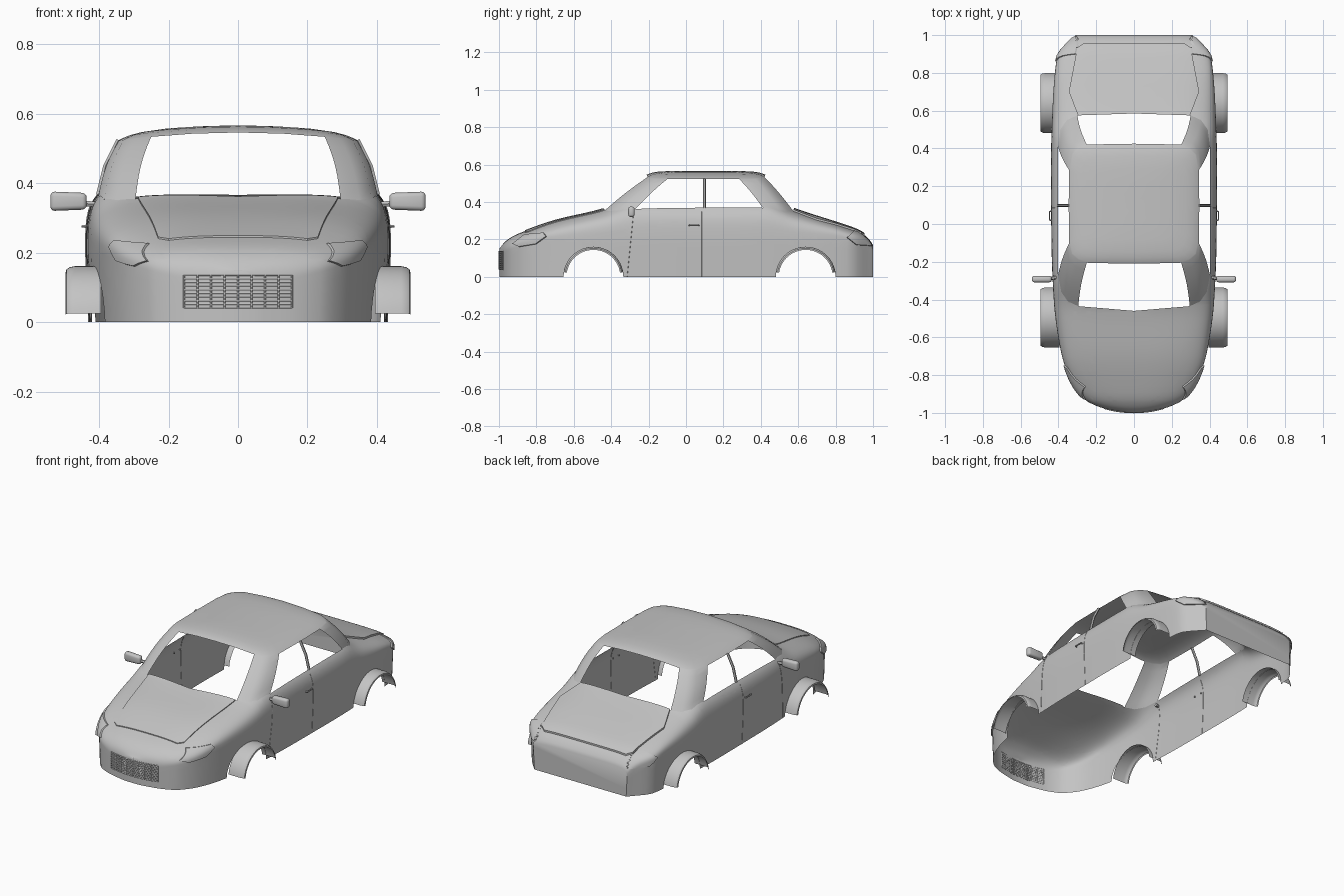
import bpy, bmesh, math
from mathutils import Vector

cube = bpy.data.objects.get("Cube")
if cube:
    bpy.data.objects.remove(cube, do_unlink=True)

grey = bpy.data.materials.new("body_grey")
grey.use_nodes = True
grey.diffuse_color = (0.55, 0.55, 0.55, 1)
grey.node_tree.nodes["Principled BSDF"].inputs["Base Color"].default_value = (0.55, 0.55, 0.55, 1)


# Helpers
def finish(obj, angle=35):
    if not obj.data.materials:
        obj.data.materials.append(grey)
    bpy.ops.object.select_all(action='DESELECT')
    obj.select_set(True)
    bpy.context.view_layer.objects.active = obj
    if obj.type == 'CURVE':
        bpy.ops.object.convert(target='MESH')
    bpy.ops.object.shade_smooth_by_angle(angle=math.radians(angle))


def add_mesh(name, bm):
    bmesh.ops.recalc_face_normals(bm, faces=bm.faces)
    mesh = bpy.data.meshes.new(name)
    bm.to_mesh(mesh)
    bm.free()
    obj = bpy.data.objects.new(name, mesh)
    bpy.context.collection.objects.link(obj)
    finish(obj)


def loft(bm, rows, closed=False):
    grid = [[bm.verts.new(p) for p in row] for row in rows]
    n = len(grid[0])
    for a, b in zip(grid, grid[1:]):
        for i in range(n if closed else n - 1):
            j = (i + 1) % n
            bm.faces.new((a[i], a[j], b[j], b[i]))
    return grid


def tubes(name, paths, radius):
    curve = bpy.data.curves.new(name, 'CURVE')
    curve.dimensions = '3D'
    curve.bevel_depth = radius
    curve.bevel_resolution = 1
    curve.use_fill_caps = True
    for path in paths:
        spline = curve.splines.new('POLY')
        spline.points.add(len(path) - 1)
        for pt, p in zip(spline.points, path):
            pt.co = (*p, 1)
    obj = bpy.data.objects.new(name, curve)
    bpy.context.collection.objects.link(obj)
    finish(obj, 50)


def smooth_table(table):
    # Cubic interpolation with limited slopes
    xs, ys = zip(*table)
    d = [(b - a) / (q - p) for p, q, a, b in zip(xs, xs[1:], ys, ys[1:])]
    m = [d[0]] + [2 * a * b / (a + b) if a * b > 0 else 0 for a, b in zip(d, d[1:])] + [d[-1]]

    def value(x):
        i = max(0, min(len(d) - 1, sum(x > k for k in xs) - 1))
        h = xs[i + 1] - xs[i]
        t = (x - xs[i]) / h
        return ((2 * t**3 - 3 * t**2 + 1) * ys[i] + (t**3 - 2 * t**2 + t) * h * m[i]
                + (3 * t**2 - 2 * t**3) * ys[i + 1] + (t**3 - t**2) * h * m[i + 1])
    return value


# Body shape: half width, centre height and shoulder squareness along the length
width = smooth_table([(-0.998, 0.05), (-0.985, 0.12), (-0.97, 0.18), (-0.93, 0.26), (-0.82, 0.34),
                      (-0.66, 0.39), (-0.4, 0.425), (-0.1, 0.437), (0.3, 0.44), (0.6, 0.432),
                      (0.87, 0.41), (0.99, 0.32), (1, 0.31)])
height = smooth_table([(-0.998, 0.15), (-0.97, 0.185), (-0.93, 0.215), (-0.86, 0.245), (-0.7, 0.3),
                       (-0.45, 0.36), (-0.27, 0.43), (0.42, 0.43), (0.57, 0.362), (0.85, 0.27),
                       (0.93, 0.24), (0.98, 0.2), (1, 0.17)])
square = smooth_table([(-1, 2.4), (-0.8, 2.8), (-0.45, 4), (0.85, 4.01), (1, 5)])


def waist(y):
    return min(0.2, 0.7 * height(y))


def body_z(x, y):
    n, z0 = square(y), waist(y)
    return z0 + (height(y) - z0) * max(0, 1 - (abs(x) / width(y))**n)**(1 / n)


def body_x(y, z):
    n, z0 = square(y), waist(y)
    if z < z0:
        return width(y) * (0.98 + 0.02 * z / z0)
    return width(y) * max(0, 1 - ((z - z0) / (height(y) - z0))**n)**(1 / n)


def section(y):
    w, n, z0, z1 = width(y), square(y), waist(y), height(y)
    half = [(body_x(y, z0 * i / 5), y, z0 * i / 5) for i in range(5)]
    for i in range(25):
        a = math.pi / 2 * i / 24
        half.append((w * max(0, math.cos(a))**(2 / n), y, z0 + (z1 - z0) * math.sin(a)**(2 / n)))
    half[-1] = (0, y, z1)
    return half + [(-x, v, z) for x, v, z in half[-2::-1]]


def region(bm, poly, i, j, keep):
    # Cut the outline of a convex polygon into the shell and return the faces within
    mid = sum((Vector(p) for p in poly), Vector((0, 0))) / len(poly)
    planes = []

    def inside():
        result = []
        for f in bm.faces:
            c = f.calc_center_median()
            if keep(c) and all((c - co).dot(no) < 0 for co, no in planes):
                result.append(f)
        return result
    for a, b in zip(poly, poly[1:] + poly[:1]):
        co, no = Vector((0, 0, 0)), Vector((0, 0, 0))
        co[i], co[j] = a
        no[i], no[j] = b[1] - a[1], a[0] - b[0]
        if (Vector(a) - mid).dot(Vector((no[i], no[j]))) < 0:
            no = -no
        faces = inside()
        geom = faces + list({e for f in faces for e in f.edges}) + list({v for f in faces for v in f.verts})
        bmesh.ops.bisect_plane(bm, geom=geom, dist=1e-5, plane_co=co, plane_no=no)
        planes.append((co, no))
    return inside()


def lift(bm, faces, offset):
    out = bmesh.ops.extrude_face_region(bm, geom=faces)["geom"]
    bmesh.ops.translate(bm, verts=[v for v in out if isinstance(v, bmesh.types.BMVert)], vec=offset)


def both(points):
    return points + [(-x, y) for x, y in points[::-1] if x > 0]


# Cabin outlines: pillar feet and pillar tops
front_foot = [(0.295, -0.435), (0.35, -0.41), (0.385, -0.36), (0.402, -0.27)]
front_top = [(0.25, -0.205), (0.295, -0.19), (0.33, -0.16), (0.343, -0.1)]
rear_foot = [(0.3, 0.575), (0.355, 0.55), (0.39, 0.5), (0.402, 0.41)]
rear_top = [(0.25, 0.42), (0.295, 0.405), (0.33, 0.37), (0.343, 0.285)]
arches = (-0.495, 0.64)

# Body shell, open underneath
bm = bmesh.new()
stations = [-0.998, -0.993, -0.985, -0.978, -0.97, -0.96, -0.945, -0.93, -0.91, -0.89]
stations += [-0.86 + 0.04 * i for i in range(44)] + [0.89, 0.92, 0.945, 0.965, 0.98, 0.99, 1]
rows = loft(bm, [section(y) for y in stations])
bm.faces.new(rows[0])
bm.faces.new(rows[-1])

# Raised bonnet, boot lid and lamps
bonnet = both([(0.2, -0.862), (0.23, -0.84), (0.29, -0.42)])
lift(bm, region(bm, bonnet, 0, 1, lambda c: c.z > 0.2), (0, 0, 0.005))
boot = both([(0.29, 0.56), (0.345, 0.7), (0.3, 0.935), (0.27, 0.955)])
lift(bm, region(bm, boot, 0, 1, lambda c: c.z > 0.2), (0, 0, 0.01))
headlamp = [(-0.925, 0.175), (-0.89, 0.16), (-0.8, 0.175), (-0.745, 0.215), (-0.76, 0.235), (-0.86, 0.226)]
taillamp = [(0.86, 0.21), (0.91, 0.17), (0.998, 0.165), (0.985, 0.228), (0.9, 0.247)]
for s in (1, -1):
    lift(bm, region(bm, headlamp, 1, 2, lambda c: c.x * s > 0.2), (0.006 * s, -0.005, 0.002))
    lift(bm, region(bm, taillamp, 1, 2, lambda c: c.x * s > 0.3), (0.007 * s, 0.002, 0.002))

# Cabin opening and wheel openings
hole = [(0, -0.46)] + front_foot + rear_foot[::-1] + [(0, 0.585)]
bmesh.ops.delete(bm, geom=region(bm, both(hole), 0, 1, lambda c: c.z > 0.3), context='FACES')
for cy in arches:
    ring = [(cy + 0.16 * math.cos(k * math.pi / 14), 0.16 * math.sin(k * math.pi / 14)) for k in range(28)]
    cut = region(bm, ring, 1, 2, lambda c: abs(c.y - cy) < 0.25 and c.z < 0.22)
    bmesh.ops.delete(bm, geom=cut, context='FACES')
add_mesh("body_shell", bm)


# Cabin: corner pillars and crowned roof
def roof_z(x):
    return 0.546 - 0.2 * x * x


bm = bmesh.new()
for s in (1, -1):
    for foot, top in ((front_foot, front_top), (rear_foot, rear_top)):
        rows = []
        for k in range(7):
            t = k / 6
            bow = 0.007 * math.sin(math.pi * t)
            rows.append([(s * (a[0] + (b[0] - a[0]) * t + bow), a[1] + (b[1] - a[1]) * t,
                          body_z(*a) * (1 - t) + roof_z(b[0]) * t + bow) for a, b in zip(foot, top)])
        loft(bm, rows)
edge = both([(0, -0.21), (0.13, -0.208)] + front_top + [(0.346, 0.1)] + rear_top[::-1] + [(0.13, 0.423), (0, 0.425)])
rows = []
for s in (1, 0.985, 0.95, 0.9, 0.8, 0.6, 0.35, 0.1):
    rows.append([(x * s, 0.1 + (y - 0.1) * s, roof_z(x * s) + 0.02 * (1 - s**8)) for x, y in edge])
bm.faces.new(loft(bm, rows, closed=True)[-1])
bmesh.ops.remove_doubles(bm, verts=bm.verts, dist=0.0005)
add_mesh("cabin_roof_and_pillars", bm)

# Flared wheel arches with an inward lip
bm = bmesh.new()
for s in (1, -1):
    for cy in arches:
        rows = []
        for x, r in ((0.395, 0.161), (0.47, 0.161), (0.485, 0.158), (0.494, 0.152), (0.496, 0.144)):
            angles = [math.radians(9 + 162 * k / 28) for k in range(29)]
            rows.append([(s * x, cy + r * math.cos(a), r * math.sin(a)) for a in angles])
        loft(bm, rows)
add_mesh("wheel_arches", bm)

# Door mirrors
bm = bmesh.new()
for s in (1, -1):
    verts = bmesh.ops.create_cube(bm, size=1)["verts"]
    for v in verts:
        taper = 0.85 if v.co.x * s < 0 else 1
        v.co = (s * 0.488 + v.co.x * 0.105, -0.292 + v.co.y * 0.034, 0.348 + v.co.z * 0.056 * taper)
    edges = list({e for v in verts for e in v.link_edges})
    bmesh.ops.bevel(bm, geom=edges, offset=0.013, segments=3, profile=0.5, affect='EDGES')
add_mesh("door_mirrors", bm)

# Mirror stalks, window posts, handles and door seams
sides = (1, -1)
tubes("mirror_stalks", [[(s * 0.395, -0.28, 0.338), (s * 0.45, -0.29, 0.342)] for s in sides], 0.009)
tubes("window_posts", [[(s * 0.402, 0.098, 0.366), (s * 0.381, 0.098, 0.45), (s * 0.344, 0.098, 0.524)]
                       for s in sides], 0.008)
tubes("door_handles", [[(s * 0.43, 0.015, 0.274), (s * 0.448, 0.022, 0.276), (s * 0.448, 0.065, 0.276),
                        (s * 0.43, 0.072, 0.274)] for s in sides], 0.004)
seams = []
for s in sides:
    for y0, y1 in ((-0.28, -0.315), (0.085, 0.085)):
        line = []
        for k in range(15):
            y, z = y0 + (y1 - y0) * k / 14, 0.35 * (1 - k / 14)
            line.append((s * body_x(y, z), y, z))
        seams.append(line)
tubes("door_seams", seams, 0.0015)


# Grille bars following the curve of the nose
def nose(x, z):
    return (x, -0.999 + 0.9 * x * x, z)


bars = [[nose(-0.155 + 0.031 * k, 0.04 + 0.0106 * r) for k in range(11)] for r in range(10)]
bars += [[nose(-0.155 + 0.03875 * c, z) for z in (0.04, 0.135)] for c in range(9)]
tubes("grille", bars, 0.003)
